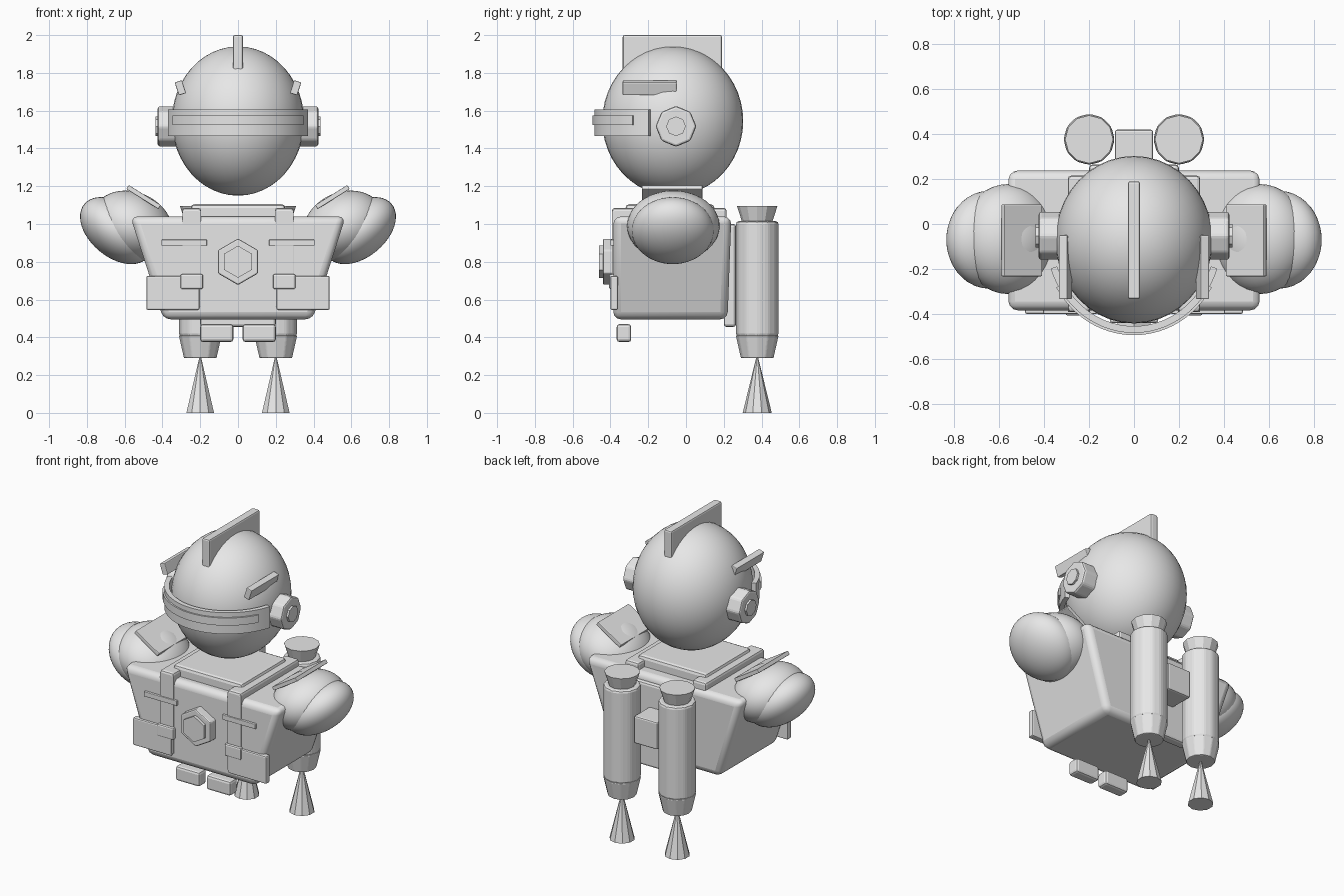
import bpy, bmesh, math
from mathutils import Matrix, Vector

if "Cube" in bpy.data.objects:
    bpy.data.objects.remove(bpy.data.objects["Cube"])

grey = bpy.data.materials.new("plain grey")
grey.use_nodes = True
grey.diffuse_color = (0.8, 0.8, 0.8, 1)
grey.node_tree.nodes["Principled BSDF"].inputs["Base Color"].default_value = (0.8, 0.8, 0.8, 1)


def finish(name, bm, bevel=0, smooth=False, segments=2):
    bmesh.ops.recalc_face_normals(bm, faces=bm.faces)
    mesh = bpy.data.meshes.new(name)
    bm.to_mesh(mesh)
    bm.free()
    mesh.materials.append(grey)
    ob = bpy.data.objects.new(name, mesh)
    bpy.context.collection.objects.link(ob)
    if bevel:
        mod = ob.modifiers.new("bevel", "BEVEL")
        mod.width, mod.segments = bevel, segments
        mod.limit_method, mod.angle_limit = "ANGLE", math.radians(25)
    if smooth:
        bpy.ops.object.select_all(action="DESELECT")
        ob.select_set(True)
        bpy.context.view_layer.objects.active = ob
        bpy.ops.object.shade_smooth_by_angle(angle=math.radians(35))
    return ob


def box(name, x, y, z, bevel=0.008, tilt=0):
    """Box from x, y and z ranges, tilted about y around its own centre."""
    bm = bmesh.new()
    ranges = (x, y, z)
    size = [abs(r[1] - r[0]) for r in ranges]
    centre = Vector([(r[0] + r[1]) / 2 for r in ranges])
    m = Matrix.Translation(centre) @ Matrix.Rotation(tilt, 4, "Y") @ Matrix.Diagonal((*size, 1))
    bmesh.ops.create_cube(bm, size=1, matrix=m)
    return finish(name, bm, bevel)


def ellipsoid(name, centre, radii, tilt=0):
    bm = bmesh.new()
    m = Matrix.Translation(centre) @ Matrix.Rotation(tilt, 4, "Y") @ Matrix.Diagonal((*radii, 1))
    bmesh.ops.create_uvsphere(bm, u_segments=40, v_segments=24, radius=1, matrix=m)
    return finish(name, bm, smooth=True)


def prism(name, centre, axis, sides, r1, r2, depth, spin=0, bevel=0.0):
    """Straight or tapered prism, r1 at the start and r2 at the end of the axis."""
    bm = bmesh.new()
    turn = Vector(axis).to_track_quat("Z", "Y").to_matrix().to_4x4()
    m = Matrix.Translation(centre) @ turn @ Matrix.Rotation(spin, 4, "Z")
    bmesh.ops.create_cone(bm, cap_ends=True, segments=sides, radius1=r1, radius2=r2,
                          depth=depth, matrix=m)
    return finish(name, bm, bevel)


def band(name, rx, ry, thick, z, sweep, steps=28):
    """Curved strip around the front of the head."""
    bm = bmesh.new()
    rings = []
    for i in range(steps + 1):
        t = math.radians(sweep) * (2 * i / steps - 1)
        rings.append([bm.verts.new(((rx - d) * math.sin(t), -0.07 - (ry - d) * math.cos(t), h))
                      for d, h in ((0, z[0]), (0, z[1]), (thick, z[1]), (thick, z[0]))])
    for a, b in zip(rings, rings[1:]):
        for k in range(4):
            n = (k + 1) % 4
            bm.faces.new((a[k], a[n], b[n], b[k]))
    bm.faces.new(rings[0])
    bm.faces.new(rings[-1])
    return finish(name, bm, smooth=True)


# Torso, narrowing towards the bottom
bm = bmesh.new()
bmesh.ops.create_cube(bm, size=1)
for v in bm.verts:
    top, back = v.co.z > 0, v.co.y > 0
    v.co.x = math.copysign(0.57 if top else 0.395, v.co.x)
    v.co.y = (0.24 if top else 0.22) if back else -0.385
    v.co.z = 1.04 if top else 0.495
finish("torso", bm, 0.04, True, 3)
box("collar", (-0.25, 0.25), (-0.32, 0.15), (1.0, 1.105), 0.02)

# Chest emblem
prism("emblem_base", (0, -0.405, 0.8), (0, -1, 0), 6, 0.123, 0.123, 0.07, 0, 0.008)
prism("emblem_center", (0, -0.445, 0.8), (0, -1, 0), 6, 0.085, 0.085, 0.03)

# Head with crest and visor
ellipsoid("head", (0, -0.07, 1.545), (0.35, 0.373, 0.395))
box("crest", (-0.027, 0.027), (-0.335, 0.19), (1.81, 2.0), 0.01)
band("visor", 0.39, 0.415, 0.03, (1.465, 1.605), 72)
band("visor_stripe", 0.4, 0.425, 0.02, (1.525, 1.575), 60)

# Back frame between the tanks
box("back_plate", (-0.2, 0.2), (0.2, 0.265), (0.455, 1.0), 0.015)
box("tank_bridge", (-0.085, 0.085), (0.23, 0.42), (0.67, 0.85), 0.01)

for s, side in ((1, "left_"), (-1, "right_")):
    def span(a, b):
        return (s * a, s * b)

    # Ear cup and brow fin
    prism(side + "ear_cup", (s * 0.37, -0.053, 1.517), (s, 0, 0), 8, 0.108, 0.108, 0.11, 0, 0.012)
    prism(side + "ear_hub", (s * 0.425, -0.053, 1.517), (s, 0, 0), 8, 0.052, 0.052, 0.026)
    box(side + "brow_fin", span(0.285, 0.325), (-0.335, -0.05), (1.685, 1.757), 0.005,
        s * math.radians(18))

    # Arm
    ellipsoid(side + "shoulder", (s * 0.56, -0.067, 0.99), (0.223, 0.245, 0.178),
              -s * math.radians(25))
    ellipsoid(side + "lower_arm", (s * 0.645, -0.07, 0.965), (0.22, 0.218, 0.14),
              -s * math.radians(40))
    box(side + "shoulder_plate", span(0.4, 0.6), (-0.233, 0.087), (1.13, 1.155), 0.004,
        -s * math.radians(32))

    # Harness and pouches
    box(side + "strap_top", span(0.195, 0.295), (-0.392, 0.215), (1.02, 1.085), 0.015)
    box(side + "strap_front", span(0.195, 0.295), (-0.392, -0.36), (0.56, 1.07), 0.004)
    box(side + "buckle", span(0.185, 0.305), (-0.408, -0.36), (0.655, 0.735), 0.01)
    box(side + "chest_bar", span(0.165, 0.405), (-0.4, -0.36), (0.885, 0.917), 0.003)
    box(side + "hip_panel", span(0.205, 0.485), (-0.4, -0.36), (0.545, 0.725), 0.008)
    box(side + "lower_pouch", span(0.025, 0.2), (-0.367, -0.29), (0.375, 0.47), 0.015)

    # Jet tank, nozzle, cap and flame
    x, y = s * 0.2, 0.377
    up = (0, 0, 1)
    prism(side + "tank", (x, y, 0.71), up, 12, 0.114, 0.114, 0.61, 0, 0.015)
    prism(side + "nozzle", (x, y, 0.35), up, 12, 0.087, 0.114, 0.12, 0, 0.006)
    prism(side + "tank_cap", (x, y, 1.045), up, 12, 0.075, 0.107, 0.1)
    prism(side + "flame", (x, y, 0.145), up, 10, 0.077, 0.006, 0.29)
